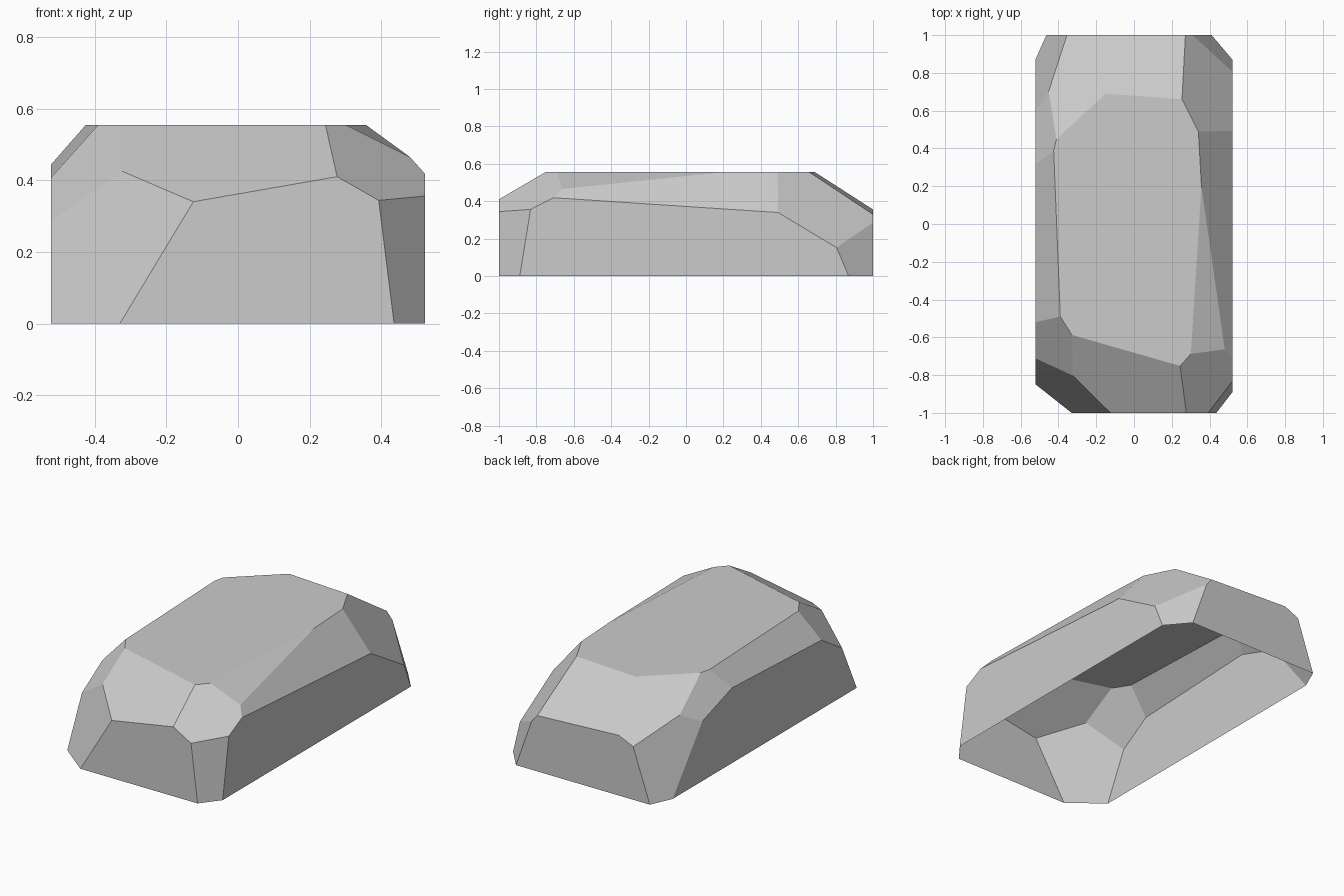
import bpy
import bmesh
from mathutils import Vector

cube = bpy.data.objects.get("Cube")
if cube:
    bpy.data.objects.remove(cube, do_unlink=True)

# Block that the rock is chiselled from
HALF_WIDTH, HALF_LENGTH, HEIGHT = 0.522, 1.0, 0.555

# Chisel planes: outward normal and its dot product with any point on the plane
CUTS = {
    "front_bevel": ((-0.174, -0.606, 1), 0.968),
    "front_right_bevel": ((-0.98, -0.625, 1), 1.244),
    "front_right_corner": ((-1, -1.267, 0.603), 1.597),
    "front_left_bevel": ((0.57, -0.508, 1), 1.076),
    "front_left_corner": ((1, -0.773, 0.125), 1.209),
    "left_upper_bevel": ((0.505, -0.032, 1), 0.729),
    "left_bevel": ((1.19, 0.066, 1), 0.993),
    "back_left_bevel": ((1.18, 0.6, 1), 1.251),
    "back_left_corner": ((1.18, 1, 0.42), 1.485),
    "back_bevel": ((0.048, 0.66, 1), 1.003),
    "back_right_slope": ((-0.446, 0.483, 1), 0.955),
    "back_right_corner": ((-1, 0.444, 0.348), 0.908),
    "back_right_bevel": ((-1.39, 0.33, 1), 1.274),
    "right_bevel": ((-1.108, -0.044, 1), 1.009),
}


def chisel(bm, normal, distance):
    """Slice off everything beyond a plane and cap the cut."""
    normal = Vector(normal)
    point = normal * (distance / normal.length_squared)
    bmesh.ops.bisect_plane(
        bm, geom=bm.verts[:] + bm.edges[:] + bm.faces[:], dist=0.0001,
        plane_co=point, plane_no=normal.normalized(), clear_outer=True)
    rim = [e for e in bm.edges if e.is_boundary]
    bmesh.ops.holes_fill(bm, edges=rim, sides=0)


bm = bmesh.new()
bmesh.ops.create_cube(bm, size=1)
for v in bm.verts:
    v.co = Vector((v.co.x * 2 * HALF_WIDTH, v.co.y * 2 * HALF_LENGTH,
                   (v.co.z + 0.5) * HEIGHT))
for normal, distance in CUTS.values():
    chisel(bm, normal, distance)
bmesh.ops.recalc_face_normals(bm, faces=bm.faces[:])

# Open underside
bottom = [f for f in bm.faces if f.normal.z < -0.9]
bmesh.ops.delete(bm, geom=bottom, context='FACES')

mesh = bpy.data.meshes.new("rock")
bm.to_mesh(mesh)
bm.free()
rock = bpy.data.objects.new("rock", mesh)
bpy.context.collection.objects.link(rock)

# Stone colour
stone = bpy.data.materials.new("stone_grey")
stone.use_nodes = True
grey = (0.6, 0.6, 0.6, 1)
stone.diffuse_color = grey
stone.node_tree.nodes["Principled BSDF"].inputs["Base Color"].default_value = grey
mesh.materials.append(stone)
